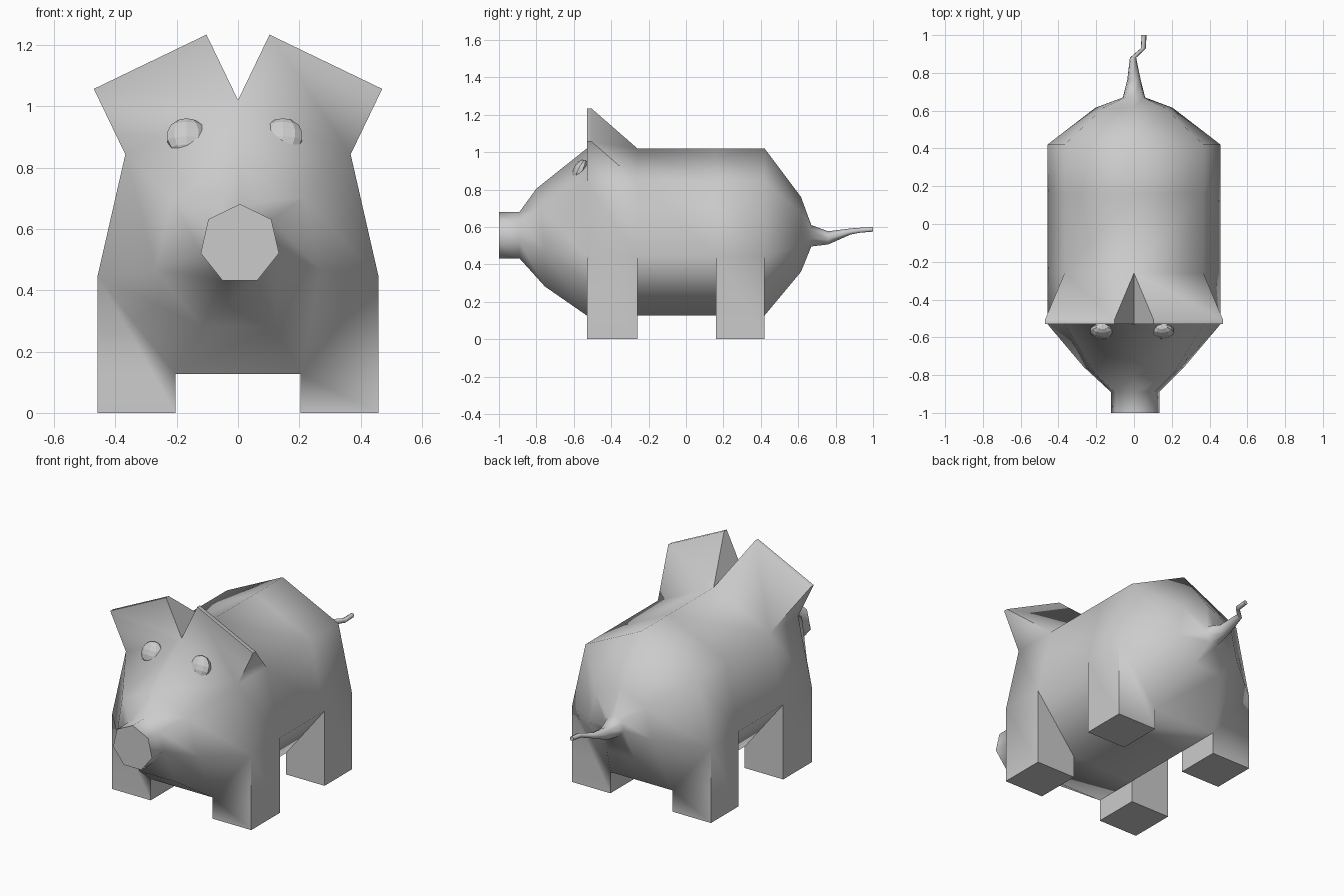
import bpy, bmesh, math
from mathutils import Matrix, Vector

if "Cube" in bpy.data.objects:
    bpy.data.objects.remove(bpy.data.objects["Cube"])

SIDES = 7


def finish(bm, name, angle=None):
    bmesh.ops.recalc_face_normals(bm, faces=bm.faces[:])
    mesh = bpy.data.meshes.new(name)
    bm.to_mesh(mesh)
    bm.free()
    obj = bpy.data.objects.new(name, mesh)
    bpy.context.collection.objects.link(obj)
    if angle:
        bpy.ops.object.select_all(action='DESELECT')
        bpy.context.view_layer.objects.active = obj
        obj.select_set(True)
        bpy.ops.object.shade_smooth_by_angle(angle=math.radians(angle))
    return obj


def ring(bm, x, y, z, r, tilt=0.0):
    """Seven-sided ring with a corner at the top; tilt leans the top to -y."""
    verts = []
    for k in range(SIDES):
        a = math.tau * k / SIDES
        verts.append(bm.verts.new((x + r * math.sin(a), y - tilt * max(0, math.cos(a)), z + r * math.cos(a))))
    return verts


# Body lofted from snout to tail tip: x, y, z, radius, tilt
stations = [
    (0.006, -1.00, 0.55, 0.131, 0), (0.006, -0.89, 0.55, 0.131, 0),
    (0, -0.755, 0.53, 0.275, 0.045), (0, -0.53, 0.55, 0.47, 0),
    (0, -0.26, 0.55, 0.47, 0), (0, 0.16, 0.55, 0.47, 0),
    (0, 0.42, 0.55, 0.47, 0), (0, 0.615, 0.55, 0.21, 0),
    (0, 0.67, 0.55, 0.06, 0), (0, 0.76, 0.54, 0.037, 0),
    (-0.005, 0.88, 0.575, 0.017, 0), (0.05, 0.93, 0.582, 0.014, 0),
    (0.053, 1.00, 0.587, 0.013, 0),
]
bm = bmesh.new()
rings = [ring(bm, *s) for s in stations]
panel = {}
for j in range(len(rings) - 1):
    a, b = rings[j], rings[j + 1]
    for i in range(SIDES):
        n = (i + 1) % SIDES
        panel[j, i] = bm.faces.new((a[i], a[n], b[n], b[i]))
bm.faces.new(rings[0])
bm.faces.new(rings[-1])
bmesh.ops.recalc_face_normals(bm, faces=bm.faces[:])


def extrude(face):
    return bmesh.ops.extrude_discrete_faces(bm, faces=[face])['faces'][0]


# Ears pulled out of the top panels, thinned toward the front
for i in (0, 6):
    face = panel[3, i]
    push = face.normal.copy() * 0.237
    for v in extrude(face).verts:
        v.co += push
        v.co.y = -0.53 if v.co.y < -0.4 else -0.505

# Legs pulled down from the lower corner panels
for j in (3, 5):
    for i in (2, 4):
        for v in extrude(panel[j, i]).verts:
            v.co.z = 0
finish(bm, "pig_body", 80)

# Eyes: flattened faceted spheres tilted with the forehead
for name, x in (("eye_left", -0.168), ("eye_right", 0.147)):
    bm = bmesh.new()
    m = (Matrix.Translation(Vector((x, -0.567, 0.9)))
         @ Matrix.Rotation(math.radians(-25), 4, 'X')
         @ Matrix.Diagonal((0.067, 0.037, 0.065, 1)))
    bmesh.ops.create_uvsphere(bm, u_segments=10, v_segments=7, radius=1, matrix=m)
    finish(bm, name)
